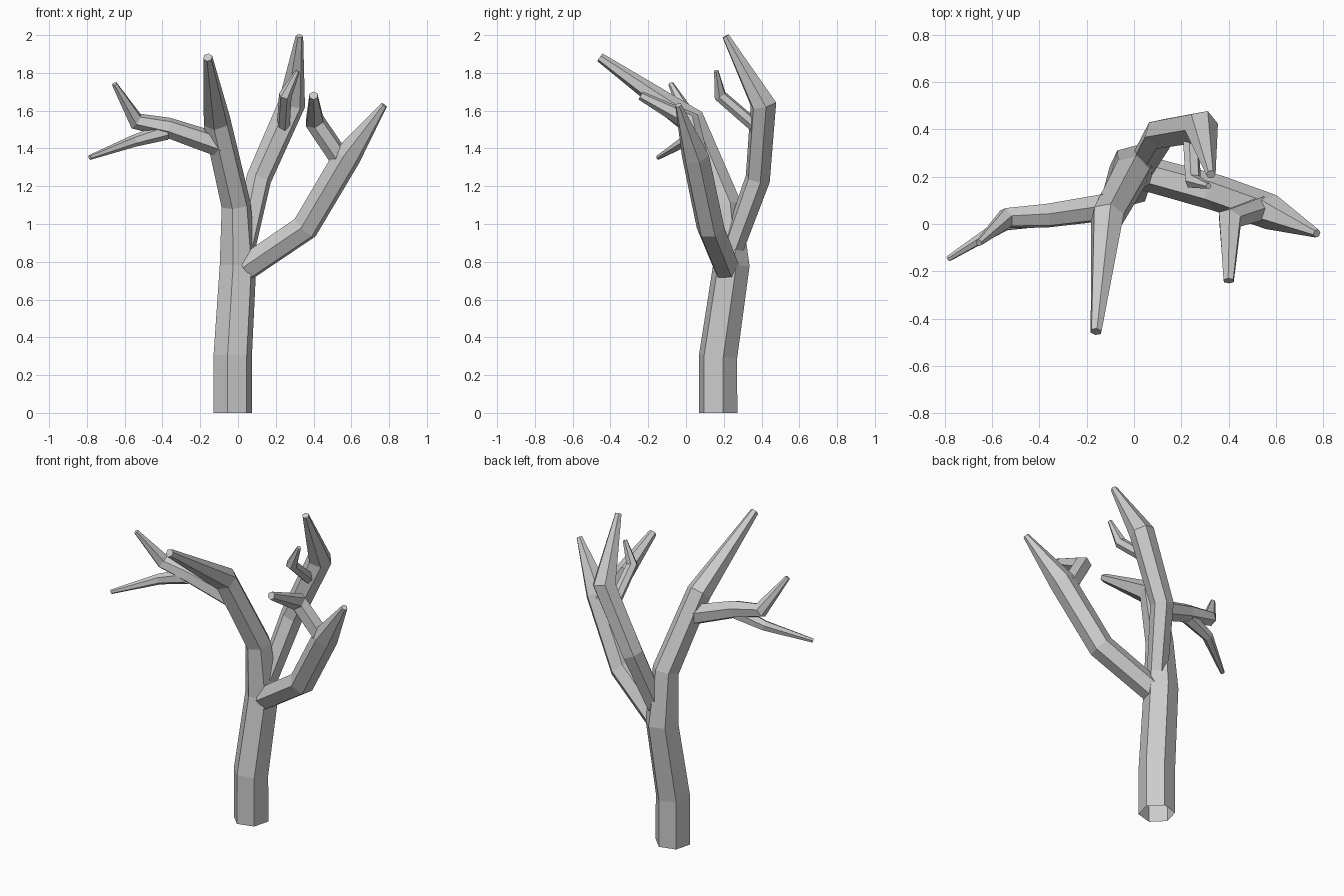
import bpy, bmesh, math
from mathutils import Vector, Quaternion

if "Cube" in bpy.data.objects:
    bpy.data.objects.remove(bpy.data.objects["Cube"])

SIDES = 6


def limb(name, pts, phase=15):
    """Six-sided tapering limb, open at its root, swept along (x, y, z, radius) points."""
    p = [Vector(q[:3]) for q in pts]
    dirs = [(b - a).normalized() for a, b in zip(p, p[1:])]
    bm = bmesh.new()
    rings = []
    rot, last = Quaternion(), Vector((0, 0, 1))
    for i, c in enumerate(p):
        a, b = dirs[max(i - 1, 0)], dirs[min(i, len(dirs) - 1)]
        t = (a + b).normalized()
        rot = last.rotation_difference(t) @ rot
        last = t
        ring = []
        for k in range(SIDES):
            ang = math.radians(phase + 360 * k / SIDES)
            v = Vector((math.cos(ang), math.sin(ang), 0)) * pts[i][3]
            ring.append(bm.verts.new(c + rot @ v))
        rings.append(ring)
    for lo, hi in zip(rings, rings[1:]):
        for k in range(SIDES):
            j = (k + 1) % SIDES
            bm.faces.new((lo[k], lo[j], hi[j], hi[k]))
    bm.faces.new(rings[-1])
    me = bpy.data.meshes.new(name)
    bm.to_mesh(me)
    bm.free()
    ob = bpy.data.objects.new(name, me)
    bpy.context.collection.objects.link(ob)
    return ob


# Trunk, leaning forward into the main front limb
limb("trunk", [(-.028, .17, 0, .105), (-.028, .17, .3, .105), (0, .24, .78, .1),
               (-.01, .215, 1.1, .08), (-.112, .03, 1.545, .074), (-.16, -.455, 1.882, .025)])

# Right limb and its forward twig
limb("right_limb", [(.045, .215, .77, .073), (.355, .13, .98, .076),
                    (.58, .05, 1.36, .075), (.773, -.04, 1.63, .018)])
limb("right_twig", [(.54, .065, 1.345, .055), (.405, .02, 1.545, .055), (.4, -.24, 1.68, .024)])

# Back limb and its small twig
limb("back_limb", [(.035, .25, .88, .06), (.11, .38, 1.24, .068),
                   (.285, .41, 1.635, .073), (.325, .21, 1.995, .02)])
limb("back_twig", [(.24, .37, 1.515, .035), (.25, .18, 1.68, .035), (.315, .16, 1.81, .013)], 45)

# Left limb and its drooping twig
limb("left_limb", [(-.09, .075, 1.415, .063), (-.37, .035, 1.51, .054),
                   (-.54, .025, 1.545, .046), (-.655, -.08, 1.742, .015)])
limb("left_twig", [(-.38, .03, 1.49, .045), (-.55, 0, 1.44, .032), (-.785, -.147, 1.352, .013)])
